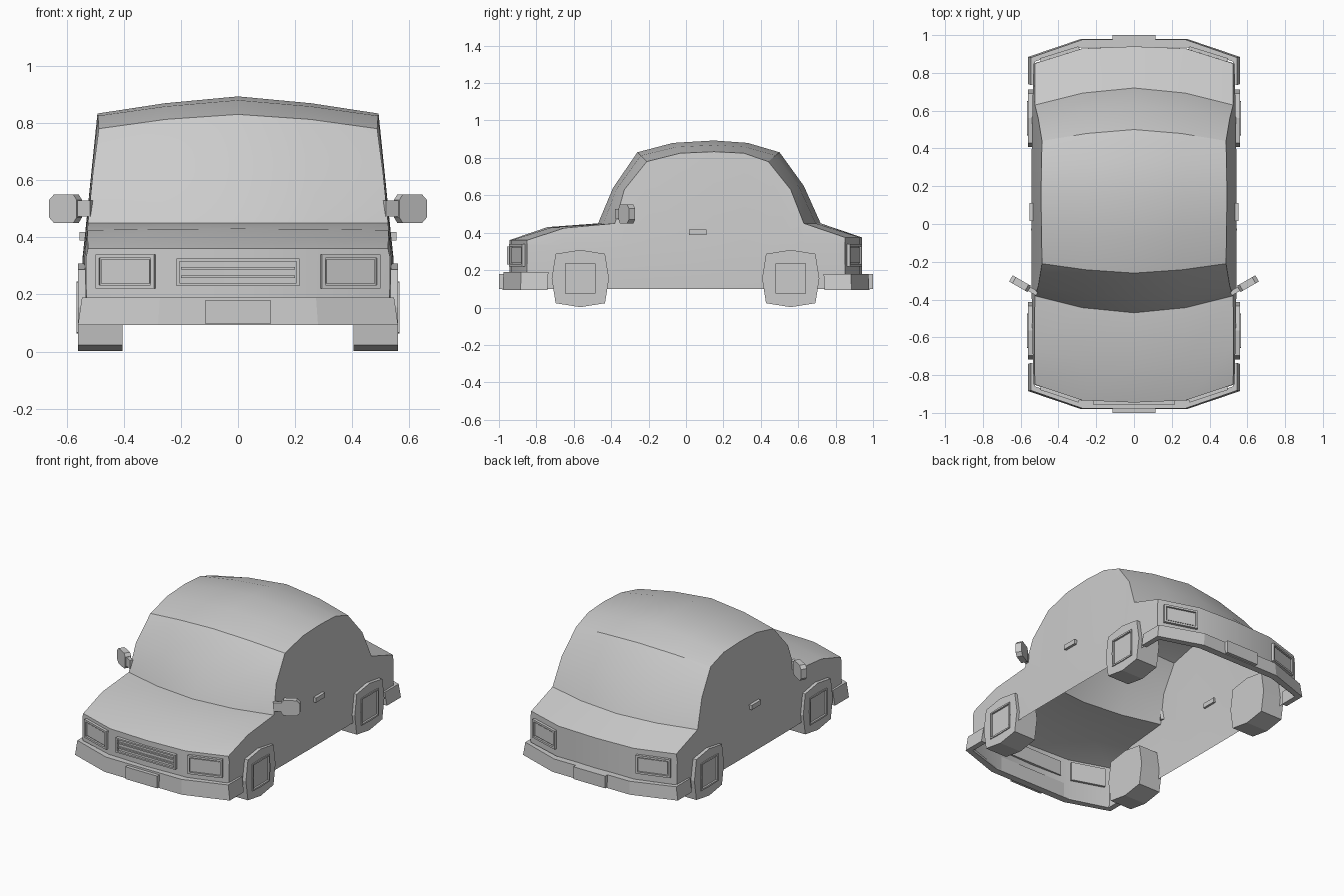
import bpy, bmesh, math
from mathutils import Matrix, Vector

if "Cube" in bpy.data.objects:
    bpy.data.objects.remove(bpy.data.objects["Cube"])

GREY = bpy.data.materials.new("plain grey")
GREY.diffuse_color = (0.6, 0.6, 0.6, 1)
GREY.use_nodes = True
GREY.node_tree.nodes["Principled BSDF"].inputs["Base Color"].default_value = GREY.diffuse_color


def finish(name, bm, smooth=None, normals=True):
    if normals:
        bmesh.ops.recalc_face_normals(bm, faces=bm.faces[:])
    me = bpy.data.meshes.new(name)
    bm.to_mesh(me)
    bm.free()
    me.materials.append(GREY)
    ob = bpy.data.objects.new(name, me)
    bpy.context.collection.objects.link(ob)
    if smooth:
        bpy.ops.object.select_all(action='DESELECT')
        ob.select_set(True)
        bpy.context.view_layer.objects.active = ob
        bpy.ops.object.shade_smooth_by_angle(angle=math.radians(smooth))
    return ob


def prism(bm, pts, depth, matrix):
    """Extrude a local XY outline along local Z, return the far cap."""
    low = [bm.verts.new(matrix @ Vector((x, y, 0))) for x, y in pts]
    high = [bm.verts.new(matrix @ Vector((x, y, depth))) for x, y in pts]
    n = len(pts)
    bm.faces.new(low[::-1])
    for i in range(n):
        j = (i + 1) % n
        bm.faces.new((low[i], low[j], high[j], high[i]))
    return bm.faces.new(high)


def inset(bm, face, rim, push):
    """Inset a face and move it along its normal."""
    bm.normal_update()
    bmesh.ops.inset_individual(bm, faces=[face], thickness=rim, depth=0)
    d = face.normal * push
    new = bmesh.ops.extrude_discrete_faces(bm, faces=[face])['faces'][0]
    bmesh.ops.translate(bm, verts=new.verts[:], vec=d)
    return new


def frame(origin, u, v, w):
    m = Matrix((u, v, w)).transposed().to_4x4()
    m.translation = origin
    return m


def rect(w, h):
    return [(-w / 2, -h / 2), (w / 2, -h / 2), (w / 2, h / 2), (-w / 2, h / 2)]


# Body shell, open underneath: (centre y, z), (edge y, z), edge half width, bow
STATIONS = [
    (-.945, .10, -.85, .10, .53, .12), (-.945, .36, -.85, .36, .525, .12),
    (-.74, .43, -.65, .425, .527, .25), (-.47, .45, -.38, .45, .525, .3),
    (-.39, .64, -.33, .63, .507, .35), (-.26, .83, -.21, .78, .487, .35),
    (-.07, .88, -.03, .825, .49, .4), (.15, .893, .15, .833, .492, .4),
    (.33, .88, .31, .825, .49, .4), (.50, .83, .44, .78, .487, .35),
    (.63, .65, .56, .63, .507, .35), (.72, .45, .63, .45, .525, .3),
    (.94, .375, .85, .375, .525, .12), (.94, .10, .85, .10, .53, .12)]
bm = bmesh.new()
rows = []
for cy, cz, ey, ez, w, bow in STATIONS:
    row = []
    for f in (-1, -.52, 0, .52, 1):
        t = {0: 0, .52: bow, 1: 1}[abs(f)]
        row.append(bm.verts.new((f * w, cy + (ey - cy) * t, cz + (ez - cz) * t)))
    rows.append(row)
for a, b in zip(rows, rows[1:]):
    for i in range(4):
        bm.faces.new((a[i], a[i + 1], b[i + 1], b[i]))
for k in (0, 4):                                   # side panels
    s = -1 if k == 0 else 1
    top = [r[k] for r in rows[1:-1]]
    mid, low = [], []
    for v in top:
        bulge = .532 + .012 * (1 - (v.co.y / .85) ** 2)
        mid.append(bm.verts.new((s * bulge, v.co.y, .33)))
        low.append(bm.verts.new((s * bulge, v.co.y, .10)))
    low[0], low[-1] = rows[0][k], rows[-1][k]
    for a, b in ((top, mid), (mid, low)):
        for i in range(len(a) - 1):
            bm.faces.new((a[i], a[i + 1], b[i + 1], b[i]))
    bm.faces.new((top[0], mid[0], low[0]))
    bm.faces.new((top[-1], mid[-1], low[-1]))
bmesh.ops.delete(bm, geom=[v for v in bm.verts if not v.link_faces], context='VERTS')
finish("body_shell", bm, 30)

# Bumpers wrapping each end, with a registration plate
for name, s, top in (("front", -1, .19), ("rear", 1, .178)):
    half = [(.56, .74), (.56, .885), (.28, .98)]
    inner = [(.525, .74), (.525, .86), (.28, .935)]
    outer = half + [(-x, y) for x, y in half[::-1]]
    inner = inner + [(-x, y) for x, y in inner[::-1]]
    bm = bmesh.new()
    rings = []
    for (ox, oy), (ix, iy) in zip(outer, inner):
        rings.append([bm.verts.new(p) for p in (
            (ox, s * oy, .093), (ox * .975, s * (oy - .004), top),
            (ix, s * iy, top), (ix, s * iy, .093))])
    for a, b in zip(rings, rings[1:]):
        for i in range(4):
            j = (i + 1) % 4
            bm.faces.new((a[i], a[j], b[j], b[i]))
    bm.faces.new(rings[0])
    bm.faces.new(rings[-1])
    finish(name + "_bumper", bm)
    bm = bmesh.new()
    prism(bm, rect(.23, .08), .035, frame(
        Vector((0, s * .965, .138)), Vector((-s, 0, 0)), Vector((0, 0, 1)), Vector((0, s, 0))))
    finish(name + "_plate", bm)

# Framed lights on the angled corners of both ends
for end, s, edge in (("head", -1, .945), ("tail", 1, .94)):
    for side, k in (("left", -1), ("right", 1)):
        a = Vector((k * .275, s * (edge - .011)))
        b = Vector((k * .528, s * .85))
        d = (b - a).normalized()
        u = Vector((d.x, d.y, 0)) * (-s * k)
        v = Vector((0, 0, 1))
        w = u.cross(v)
        c = a.lerp(b, .46)
        o = Vector((c.x, c.y, .28)) - w * .015
        bm = bmesh.new()
        cap = prism(bm, rect(.215, .12), .032, frame(o, u, v, w))
        lens = inset(bm, cap, .018, -.012)
        inset(bm, lens, .008, .006)
        finish(f"{side}_{end}light", bm)

# Grille: recessed frame with slats
u, v, w = Vector((1, 0, 0)), Vector((0, 0, 1)), Vector((0, -1, 0))
bm = bmesh.new()
cap = prism(bm, rect(.43, .095), .03, frame(Vector((0, -.928, .2775)), u, v, w))
inset(bm, cap, .014, -.015)
for z in (.262, .292):
    prism(bm, rect(.40, .009), .014, frame(Vector((0, -.94, z)), u, v, w))
finish("grille", bm)


def octagon(straight, corner):
    return [(straight, 0), (corner, corner), (0, straight), (-corner, corner),
            (-straight, 0), (-corner, -corner), (0, -straight), (corner, -corner)]


# Wheels, door handles and mirrors on both sides
for side, k in (("left", -1), ("right", 1)):
    u, v, w = Vector((0, k, 0)), Vector((0, 0, 1)), Vector((k, 0, 0))
    for end, y in (("front", -.565), ("rear", .56)):
        bm = bmesh.new()
        cap = prism(bm, octagon(.153, .132), .155, frame(Vector((k * .405, y, .155)), u, v, w))
        rim = inset(bm, cap, .062, .006)
        inset(bm, rim, .012, -.012)
        finish(f"{side}_{end}_wheel", bm)
    bm = bmesh.new()
    prism(bm, rect(.095, .03), .03, frame(Vector((k * .524, .063, .403)), u, v, w))
    finish(f"{side}_door_handle", bm)

    d = Vector((k * .87, .5, 0)).normalized()      # outward and slightly back
    n = Vector((k * .5, -.87, 0)).normalized()
    m = frame(Vector((k * .603, -.315, .50)) - n * .018, d, v, n)
    bm = bmesh.new()
    head = [(-.042, -.05), (.036, -.05), (.056, -.03), (.056, .03),
            (.036, .05), (-.042, .05), (-.056, .03), (-.056, -.03)]
    prism(bm, head, .038, m)
    arm = [(-.105, -.028), (-.05, -.028), (-.05, .028), (-.105, .028)]
    prism(bm, arm, .024, m @ Matrix.Translation((0, 0, .007)))
    finish(f"{side}_mirror", bm)
